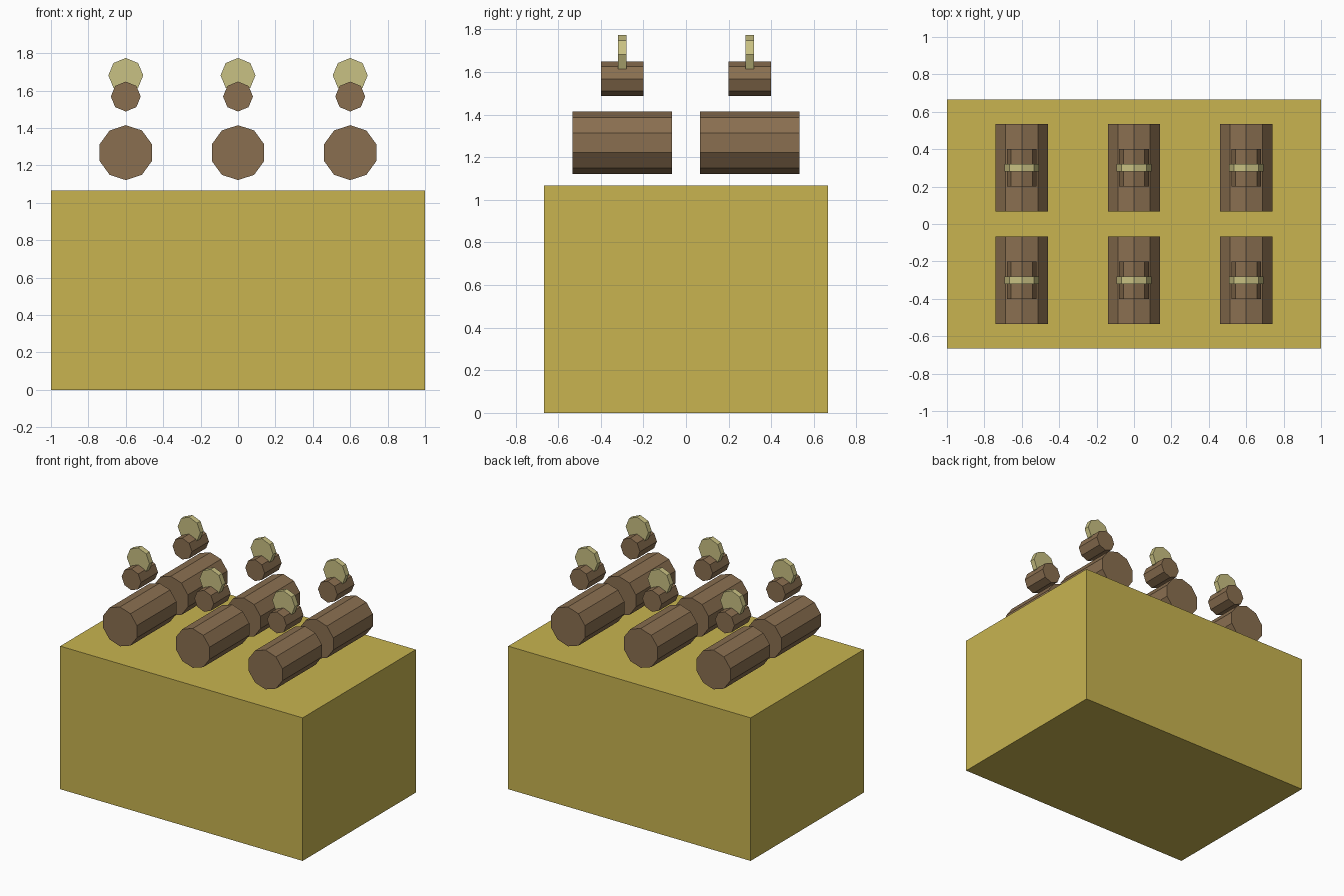
import bpy
import math

default = bpy.data.objects.get("Cube")
if default:
    bpy.data.objects.remove(default, do_unlink=True)


def make_material(name, rgb):
    # sRGB bytes to linear colour
    lin = [((c / 255 + 0.055) / 1.055) ** 2.4 for c in rgb]
    mat = bpy.data.materials.new(name)
    mat.use_nodes = True
    mat.diffuse_color = (*lin, 1)
    mat.node_tree.nodes["Principled BSDF"].inputs["Base Color"].default_value = (*lin, 1)
    return mat


straw = make_material("straw_yellow", (200, 180, 80))
brown = make_material("brown", (138, 111, 80))
cream = make_material("pale_cream", (201, 193, 131))


def prism(name, sides, radius, length, location, mat):
    # Flat-sided cylinder lying along y, with a corner pointing up
    bpy.ops.mesh.primitive_cylinder_add(vertices=sides, radius=radius, depth=length,
                                        location=location, rotation=(math.pi / 2, 0, 0))
    obj = bpy.context.object
    obj.name = name
    obj.data.materials.append(mat)


# Base block
bpy.ops.mesh.primitive_cube_add(size=1, location=(0, 0, 0.5333))
block = bpy.context.object
block.name = "base_block"
block.scale = (2, 1.3333, 1.0667)
bpy.ops.object.transform_apply(location=False, rotation=False, scale=True)
block.data.materials.append(straw)

# Two rows of three: large log, small log above it, thin disc on top
for row, y in (("front", -0.3), ("back", 0.3)):
    for column, x in (("right", -0.6), ("middle", 0), ("left", 0.6)):
        tag = f"{row}_{column}"
        prism(f"large_log_{tag}", 10, 0.1467, 0.4667, (x, y, 1.268), brown)
        prism(f"small_log_{tag}", 8, 0.08, 0.2, (x, y, 1.568), brown)
        prism(f"disc_{tag}", 8, 0.0933, 0.04, (x, y, 1.681), cream)
